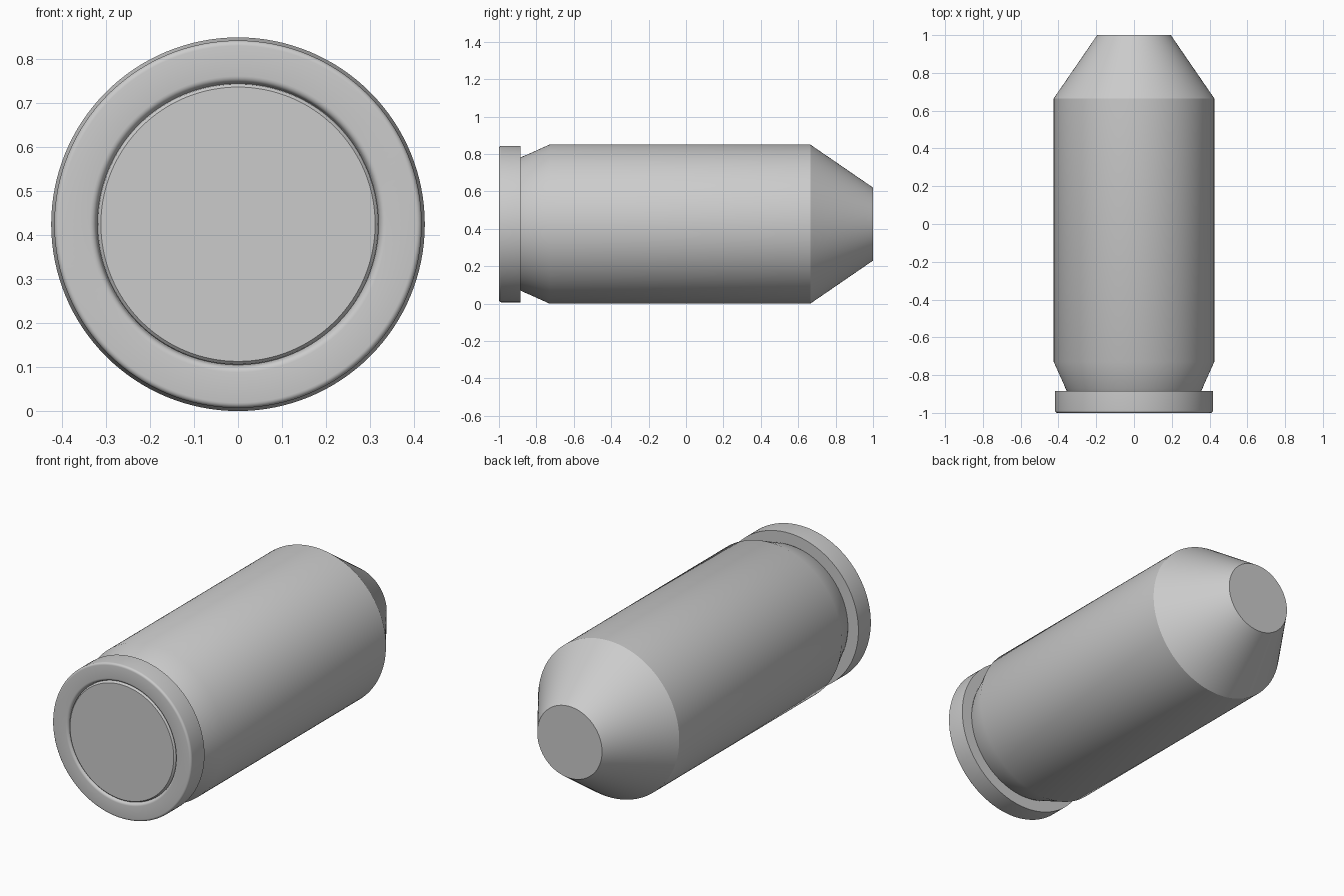
import bpy, bmesh, math

if "Cube" in bpy.data.objects:
    bpy.data.objects.remove(bpy.data.objects["Cube"])

AXIS_Z = 0.425   # height of the long axis
SEGS = 128


def lathe(name, profile, cap_front=False, cap_back=False):
    """Revolve (y, radius) points, listed front to back, around the y axis."""
    bm = bmesh.new()
    rings = []
    for y, r in profile:
        rings.append([bm.verts.new((r * math.cos(2 * math.pi * k / SEGS), y,
                                    AXIS_Z + r * math.sin(2 * math.pi * k / SEGS)))
                      for k in range(SEGS)])
    for a, b in zip(rings, rings[1:]):
        for k in range(SEGS):
            n = (k + 1) % SEGS
            bm.faces.new((a[k], b[k], b[n], a[n]))
    if cap_front:
        bm.faces.new(rings[0])
    if cap_back:
        bm.faces.new(rings[-1][::-1])
    mesh = bpy.data.meshes.new(name)
    bm.to_mesh(mesh)
    bm.free()
    obj = bpy.data.objects.new(name, mesh)
    bpy.context.collection.objects.link(obj)
    bpy.ops.object.select_all(action='DESELECT')
    obj.select_set(True)
    bpy.context.view_layer.objects.active = obj
    bpy.ops.object.shade_smooth_by_angle(angle=math.radians(25))
    return obj


def arc(cy, cr, rad, a0, a1, steps=5):
    """Rounded corner in the (y, radius) plane; angle 0 points outward, 90 to the front."""
    pts = []
    for i in range(steps + 1):
        a = math.radians(a0 + (a1 - a0) * i / steps)
        pts.append((cy - rad * math.sin(a), cr + rad * math.cos(a)))
    return pts


# Central disc in the front face
lathe("primer_disc", [(-0.998, 0.312), (-0.992, 0.318), (-0.982, 0.320)], cap_front=True)

# Rim with a rounded inner lip and outer edge
lathe("rim", [(-0.982, 0.320)] + arc(-0.985, 0.337, 0.015, 180, 90)
      + arc(-0.988, 0.406, 0.012, 90, 0) + [(-0.885, 0.418), (-0.885, 0.355)])

# Casing with the tapered extractor groove
lathe("casing", [(-0.885, 0.355), (-0.87, 0.363), (-0.85, 0.371),
                 (-0.73, 0.425), (0.665, 0.425)])

# Flat-nosed conical tip
lathe("tip", [(0.665, 0.425), (1.0, 0.195)], cap_back=True)
